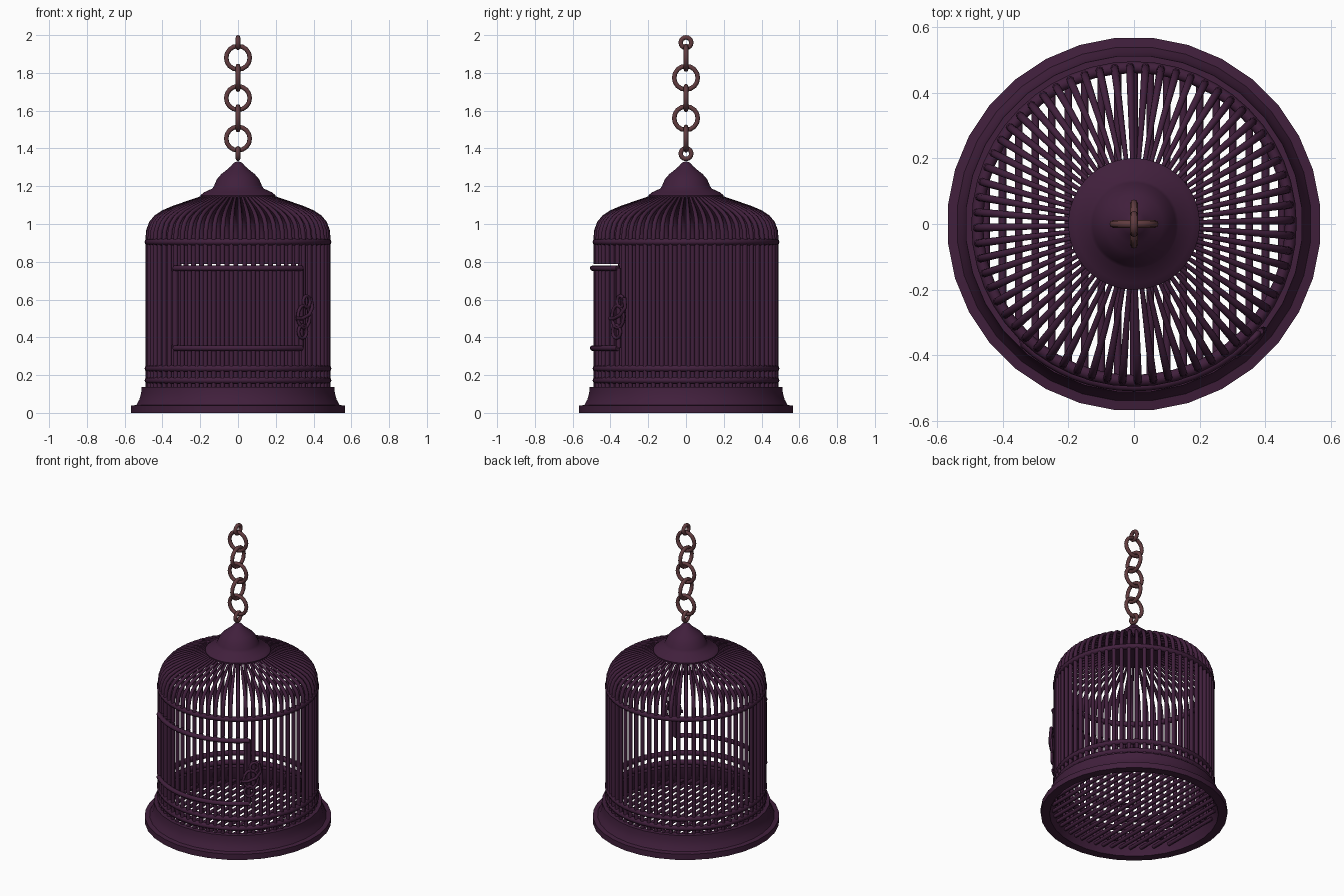
import bpy
from math import sin, cos, pi, radians, sqrt

if "Cube" in bpy.data.objects:
    bpy.data.objects.remove(bpy.data.objects["Cube"])


def material(name, color):
    m = bpy.data.materials.new(name)
    m.diffuse_color = (*color, 1)
    m.use_nodes = True
    m.node_tree.nodes["Principled BSDF"].inputs["Base Color"].default_value = m.diffuse_color
    return m


PLUM = material("plum_metal", (0.052, 0.014, 0.045))
BROWN = material("chain_metal", (0.12, 0.045, 0.05))


def finish(ob, mat):
    ob.data.materials.append(mat)
    bpy.ops.object.select_all(action='DESELECT')
    ob.select_set(True)
    bpy.context.view_layer.objects.active = ob
    if ob.type == 'CURVE':
        bpy.ops.object.convert(target='MESH')
    bpy.ops.object.shade_smooth_by_angle(angle=radians(50))


def tubes(name, paths, r, mat=PLUM, cyclic=False):
    """One object made of round tubes; a path point is (x, y, z) or (x, y, z, radius factor)."""
    cu = bpy.data.curves.new(name, 'CURVE')
    cu.dimensions = '3D'
    cu.bevel_depth = r
    cu.bevel_resolution = 2
    cu.use_fill_caps = True
    for path in paths:
        s = cu.splines.new('POLY')
        s.points.add(len(path) - 1)
        s.use_cyclic_u = cyclic
        for p, q in zip(s.points, path):
            p.co = (*q[:3], 1)
            p.radius = q[3] if len(q) > 3 else 1
    ob = bpy.data.objects.new(name, cu)
    bpy.context.collection.objects.link(ob)
    finish(ob, mat)


def lathe(name, profile, sides, closed=False):
    n = len(profile)
    verts = [(r * cos((k + 0.5) * 2 * pi / sides), r * sin((k + 0.5) * 2 * pi / sides), z)
             for k in range(sides) for r, z in profile]
    faces = []
    for k in range(sides):
        a, b = k * n, (k + 1) % sides * n
        for i in range(n if closed else n - 1):
            j = (i + 1) % n
            faces.append((a + i, b + i, b + j, a + j))
    me = bpy.data.meshes.new(name)
    me.from_pydata(verts, [], faces)
    ob = bpy.data.objects.new(name, me)
    bpy.context.collection.objects.link(ob)
    finish(ob, PLUM)


def arc(R, z, a0, a1, n):
    return [(R * cos(a0 + (a1 - a0) * i / n), R * sin(a0 + (a1 - a0) * i / n), z)
            for i in range(n + 1)]


# Flared hollow base
lathe("base", [(0.569, 0.0), (0.569, 0.038), (0.54, 0.042), (0.525, 0.07), (0.515, 0.105),
               (0.513, 0.138), (0.475, 0.138), (0.485, 0.07), (0.505, 0.03), (0.515, 0.0)], 32, True)

# Grid floor of parallel rods
floor = []
for i in range(-9, 10):
    x = i * 0.05
    y = sqrt(0.495 ** 2 - x * x)
    floor.append([(x, -y, 0.045), (x, y, 0.045)])
tubes("floor_rods", floor, 0.0115)

# Vertical bars bending into the dome, interrupted at the door
R, N = 0.478, 64
HALF = radians(43)
dome = [(R, 0.92), (0.474, 0.965), (0.46, 1.005), (0.435, 1.036), (0.395, 1.063),
        (0.34, 1.088), (0.27, 1.113), (0.21, 1.135), (0.16, 1.155)]
bars, door_bars = [], []
for k in range(N):
    a = (k + 0.25) * 2 * pi / N - pi / 2
    top = [(r * cos(a), r * sin(a), z, 0.5 + 0.5 * (r - 0.16) / (R - 0.16)) for r, z in dome]
    x, y = R * cos(a), R * sin(a)
    off = abs((a + pi / 2 + pi) % (2 * pi) - pi)
    if off < HALF:
        bars.append([(x, y, 0.08), (x, y, 0.335)])
        bars.append([(x, y, 0.787)] + top)
        door_bars.append([(x, y, 0.338), (x, y, 0.779)])
    else:
        bars.append([(x, y, 0.08)] + top)
tubes("cage_bars", bars, 0.0125)
tubes("door_bars", door_bars, 0.0125)

# Hoops round the cage
tubes("hoops", [arc(0.477, z, 0, 2 * pi, 48)[:-1] for z in (0.172, 0.235, 0.905)], 0.018, cyclic=True)

# Door frame: curved rails and side posts
a0, a1 = -pi / 2 - HALF, -pi / 2 + HALF
tubes("door_rails", [arc(0.494, z, a0, a1, 16) for z in (0.343, 0.766)], 0.015)
tubes("door_posts", [[(0.488 * cos(a), 0.488 * sin(a), z) for z in (0.343, 0.768)]
                     for a in (a0, a1)], 0.013)
tubes("hinge_pin", [[(0.488 * cos(a0), 0.488 * sin(a0), z) for z in (0.36, 0.40, 0.71, 0.75)]], 0.017)

# Looped latch on the door's right post
LA = a1 + radians(1)


def on_door(u, z, out=0.012):
    r = 0.49 + out
    return (r * cos(LA) - u * sin(LA), r * sin(LA) + u * cos(LA), z)


def loop(u, z, ru, rz):
    return [on_door(u + ru * cos(t * pi / 6), z + rz * sin(t * pi / 6)) for t in range(12)]


tubes("latch_loops", [loop(0.0, 0.51, 0.045, 0.06), loop(-0.01, 0.43, 0.03, 0.035),
                      loop(0.02, 0.59, 0.025, 0.03)], 0.009, cyclic=True)
tubes("latch_hook", [[on_door(-0.06, 0.50), on_door(-0.02, 0.50, 0.02), on_door(0.03, 0.52, 0.022),
                      on_door(0.06, 0.56, 0.015), on_door(0.05, 0.61)]], 0.01)

# Bell-shaped cap
lathe("cap", [(0.0, 1.145), (0.2, 1.142), (0.2, 1.152), (0.18, 1.168), (0.135, 1.188),
              (0.126, 1.205), (0.112, 1.237), (0.088, 1.265), (0.058, 1.288), (0.036, 1.308),
              (0.02, 1.326), (0.0, 1.332)], 40)

# Hanging chain: alternate links turned a quarter
links = [(1.373, 0.028), (1.452, 0.0625), (1.56, 0.0625), (1.667, 0.0625),
         (1.774, 0.0625), (1.88, 0.0625), (1.96, 0.028)]
for i, (z, r) in enumerate(links):
    rot = (pi / 2, 0, 0) if i % 2 else (0, pi / 2, 0)
    bpy.ops.mesh.primitive_torus_add(major_radius=r, minor_radius=0.012, major_segments=16,
                                     minor_segments=8, location=(0, 0, z), rotation=rot)
    ob = bpy.context.object
    ob.name = f"chain_link_{i + 1}"
    finish(ob, BROWN)
